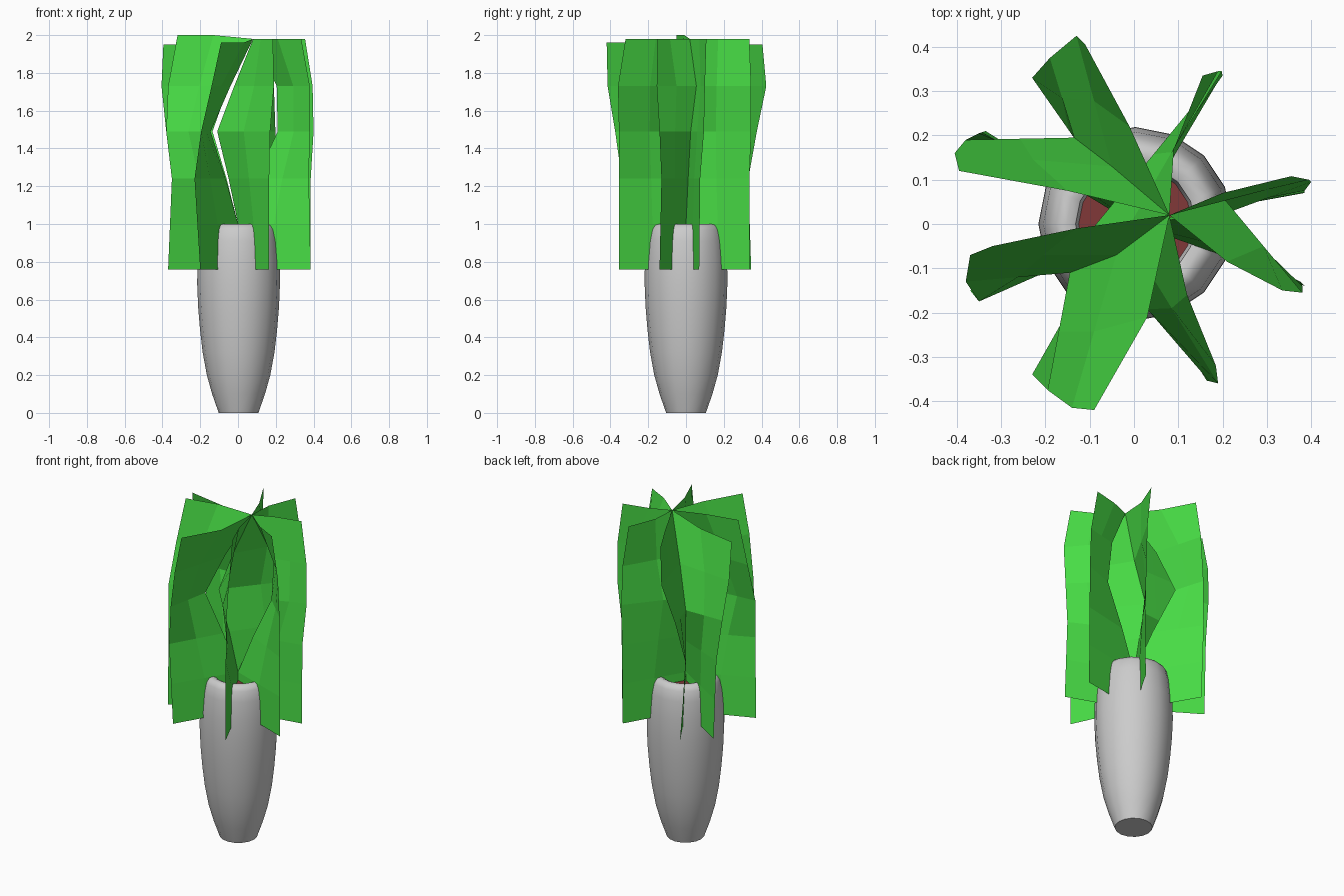
import bpy, bmesh, math
from mathutils import Vector

if "Cube" in bpy.data.objects:
    bpy.data.objects.remove(bpy.data.objects["Cube"])


def material(name, rgb):
    m = bpy.data.materials.new(name)
    m.diffuse_color = (*rgb, 1)
    m.use_nodes = True
    m.node_tree.nodes["Principled BSDF"].inputs["Base Color"].default_value = m.diffuse_color
    return m


green = material("leaf_green", (0.065, 0.72, 0.06))
soil_red = material("soil_red", (0.22, 0.04, 0.04))


def finish(bm, name, mat=None):
    me = bpy.data.meshes.new(name)
    bm.to_mesh(me)
    bm.free()
    ob = bpy.data.objects.new(name, me)
    bpy.context.collection.objects.link(ob)
    if mat:
        me.materials.append(mat)
    return ob


def lathe(name, profile, sides, mat=None, cap_start=False, cap_end=False):
    bm = bmesh.new()
    rings = [[bm.verts.new((r * math.cos(2 * math.pi * i / sides) + 0.003,
                            r * math.sin(2 * math.pi * i / sides), z))
              for i in range(sides)] for r, z in profile]
    for a, b in zip(rings, rings[1:]):
        for i in range(sides):
            j = (i + 1) % sides
            bm.faces.new((a[i], a[j], b[j], b[i]))
    if cap_start:
        bm.faces.new(rings[0][::-1])
    if cap_end:
        bm.faces.new(rings[-1])
    return finish(bm, name, mat)


def sheet(name, columns):
    """Join neighbouring columns of points with quads."""
    bm = bmesh.new()
    cols = [[bm.verts.new(p) for p in c] for c in columns]
    for a, b in zip(cols, cols[1:]):
        for i in range(len(a) - 1):
            bm.faces.new((a[i], b[i], b[i + 1], a[i + 1]))
    return finish(bm, name, green)


# Vase with rounded rim
vase = lathe("vase", [(0.105, 0), (0.14, 0.1), (0.168, 0.2), (0.19, 0.32), (0.204, 0.44),
                      (0.214, 0.56), (0.219, 0.68), (0.218, 0.8), (0.208, 0.91), (0.195, 0.97),
                      (0.178, 0.995), (0.155, 1.0), (0.135, 0.99), (0.128, 0.95)],
             16, cap_start=True)
bpy.context.view_layer.objects.active = vase
vase.select_set(True)
bpy.ops.object.shade_smooth_by_angle(angle=math.radians(50))

# Soil disc
lathe("soil", [(0.129, 0.95)], 16, soil_red, cap_end=True)

# Outer edge of each leaf half at five heights from bottom to top, then top fold point and top height
outer = [
    [(.385, .07), (.385, .075), (.40, .095), (.395, .10), (.355, .108), (.2, .07, 1.98)],
    [(.195, .335), (.2, .335), (.198, .345), (.19, .345), (.155, .335), (.09, .17, 1.98)],
    [(-.2, .345), (-.23, .33), (-.19, .375), (-.13, .425), (-.11, .405), (-.01, .22, 1.95)],
    [(-.335, .21), (-.35, .205), (-.38, .19), (-.405, .16), (-.395, .12), (-.15, .075, 1.95)],
    [(-.37, -.15), (-.35, -.175), (-.38, -.13), (-.37, -.07), (-.32, -.05), (-.13, -.01, 2.0)],
    [(-.2, -.345), (-.23, -.34), (-.195, -.375), (-.14, -.415), (-.09, -.42), (.03, -.21, 1.96)],
    [(.165, -.355), (.165, -.355), (.17, -.355), (.19, -.36), (.185, -.32), (.12, -.16, 1.98)],
    [(.385, -.14), (.375, -.13), (.38, -.14), (.38, -.155), (.335, -.15), (.21, -.085, 1.98)],
]
# Each leaf sheet joins two halves along a bowed spine: halves, spine at z 1.49 and z 1.73
leaves = [((0, 7), (.21, .025), (.205, .055)),
          ((1, 6), (-.11, -.03), (-.02, -.02)),
          ((2, 3), (-.135, .195), (-.05, .13)),
          ((4, 5), (-.145, -.11), (-.04, -.07))]

for k, (halves, low, high) in enumerate(leaves):
    low, high, tip = Vector(low), Vector(high), Vector((.08, .02))
    core = [Vector((0, 0)), Vector((0, 0)), low * 0.45, low, high, tip]
    sides = []
    for h in halves:
        *pts, (fx, fy, top) = outer[h]
        pts = [Vector(p) for p in pts]
        pts.insert(1, pts[0].lerp(pts[1], 0.5))
        mid = [a.lerp(b, 0.5) for a, b in zip(core, pts)]
        mid[-1] = Vector((fx, fy))
        zs = [0.76, 1.0, 1.24, 1.49, 1.73, top]
        sides.append([[(p.x, p.y, z) for p, z in zip(c, zs)] for c in (mid, pts)])
    spine = [(p.x, p.y, z) for p, z in zip(core, [0.76, 1.0, 1.24, 1.49, 1.73, 1.98])]
    (m1, o1), (m2, o2) = sides
    sheet(f"leaf_{k + 1}", [o1, m1, spine, m2, o2])
